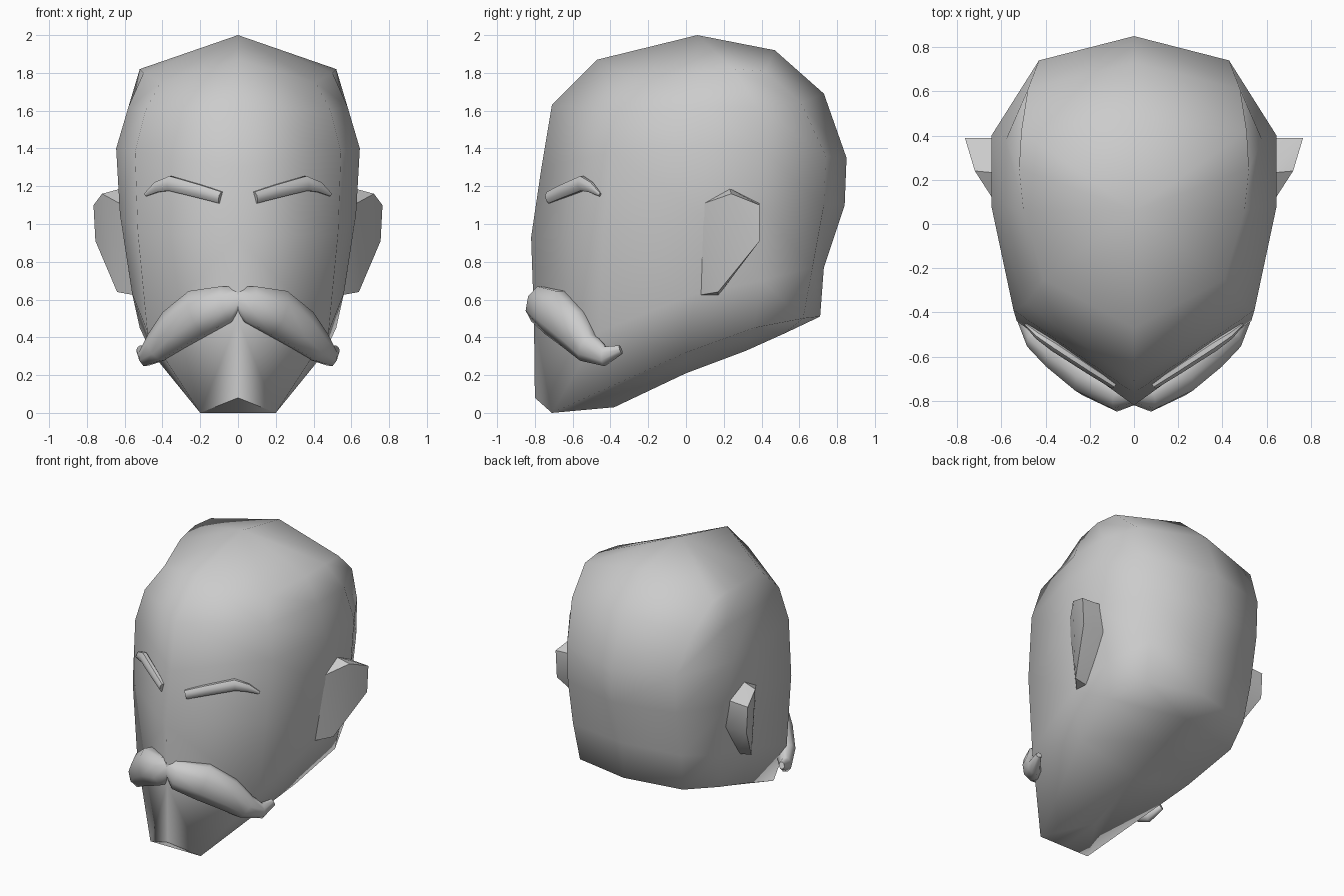
import bpy, bmesh, math
from mathutils import Vector

if "Cube" in bpy.data.objects:
    bpy.data.objects.remove(bpy.data.objects["Cube"])


def finish(name, bm, angle, hull=False):
    """Clean a half mesh, mirror it across x = 0 and shade it."""
    bmesh.ops.remove_doubles(bm, verts=bm.verts, dist=0.0005)
    bmesh.ops.recalc_face_normals(bm, faces=bm.faces)
    me = bpy.data.meshes.new(name)
    bm.to_mesh(me)
    bm.free()
    ob = bpy.data.objects.new(name, me)
    bpy.context.collection.objects.link(ob)
    m = ob.modifiers.new("mirror", 'MIRROR')
    m.merge_threshold = 0.001
    bpy.ops.object.select_all(action='DESELECT')
    ob.select_set(True)
    bpy.context.view_layer.objects.active = ob
    bpy.ops.object.modifier_apply(modifier=m.name)
    bm = bmesh.new()
    bm.from_mesh(ob.data)
    bmesh.ops.recalc_face_normals(bm, faces=bm.faces)
    bm.to_mesh(ob.data)
    bm.free()
    bpy.ops.object.shade_smooth_by_angle(angle=math.radians(angle))
    return ob


def bridge(bm, rows, closed):
    """Join successive rows of points with faces, skipping collapsed corners."""
    vr = [[bm.verts.new(p) for p in row] for row in rows]
    n = len(rows[0])
    for a, b in zip(vr, vr[1:]):
        for i in range(n if closed else n - 1):
            j = (i + 1) % n
            quad = []
            for v in (a[i], a[j], b[j], b[i]):
                if all((v.co - q.co).length > 0.0005 for q in quad):
                    quad.append(v)
            if len(quad) > 2:
                bm.faces.new(quad)
    return vr


def tapered_tuft(name, path, outward, depth, sides, cap_start, angle):
    """Sweep an oval along a path of (point, half height)."""
    bm = bmesh.new()
    pts = [Vector(p) for p, h in path]
    rows = []
    for k, (p, h) in enumerate(path):
        t = (pts[min(k + 1, len(pts) - 1)] - pts[max(k - 1, 0)]).normalized()
        n = (outward - t * outward.dot(t)).normalized()
        up = t.cross(n)
        row = []
        for i in range(sides):
            a = 2 * math.pi * (i + 0.5) / sides
            q = pts[k] + n * (math.cos(a) * h * depth) + up * (math.sin(a) * h)
            q.x = 0 if k == 0 and not cap_start else max(q.x, 0)
            row.append(q)
        rows.append(row)
    vr = bridge(bm, rows, True)
    bm.faces.new(vr[-1])
    if cap_start:
        bm.faces.new(vr[0])
    return finish(name, bm, angle)


# Head: half rings from front centre round to back centre, crown to jaw
crown = [(0, .06, 2.0)] * 6
rings = [
    [(0, -.47, 1.87), (.41, -.25, 1.75), (.50, .06, 1.80), (.52, .25, 1.82), (.51, .42, 1.81), (0, .47, 1.92)],
    [(0, -.71, 1.63), (.49, -.36, 1.60), (.58, .08, 1.62), (.58, .38, 1.62), (.48, .61, 1.64), (0, .73, 1.69)],
    [(0, -.765, 1.30), (.545, -.39, 1.38), (.645, .08, 1.40), (.645, .40, 1.40), (.43, .74, 1.36), (0, .85, 1.35)],
    [(0, -.82, .93), (.53, -.44, .95), (.625, .08, 1.05), (.62, .40, 1.08), (.43, .73, 1.10), (0, .84, 1.10)],
    [(0, -.805, .50), (.48, -.46, .43), (.56, .05, .63), (.55, .40, .70), (.43, .67, .77), (0, .73, .77)],
    [(0, -.80, .08), (.20, -.71, 0), (.46, 0, .32), (.52, .36, .45), (.41, .62, .50), (0, .71, .51)],
]
underside = [(0, -.71, 0), (0, -.38, .03), (0, 0, .21), (0, .32, .33), (0, .52, .42), (0, .71, .51)]
bm = bmesh.new()
bridge(bm, [crown] + rings + [underside], False)
finish("head", bm, 75)

# Ears: flared wedges rooted in the sides of the head
bm = bmesh.new()
for p in [(.61, .07, 1.10), (.53, .05, .62), (.61, .23, 1.19), (.72, .24, 1.16),
          (.765, .39, 1.10), (.755, .39, .91), (.64, .17, .64), (.58, .39, 1.11),
          (.58, .39, .91), (.53, .17, .62)]:
    bm.verts.new(p)
bmesh.ops.convex_hull(bm, input=bm.verts)
bmesh.ops.dissolve_limit(bm, angle_limit=0.02, verts=bm.verts, edges=bm.edges)
finish("ears", bm, 40)

outward = Vector((.55, -.83, 0))

# Moustache: two drooping halves meeting in a groove at the middle
tapered_tuft("moustache", [
    ((0, -.76, .595), .08), ((.06, -.775, .575), .105), ((.20, -.685, .53), .135),
    ((.33, -.59, .44), .12), ((.43, -.52, .345), .085), ((.49, -.43, .30), .055),
    ((.52, -.345, .335), .025)], outward, .75, 8, False, 60)

# Eyebrows: thin arched tufts lying on the brow
tapered_tuft("eyebrows", [
    ((.09, -.725, 1.14), .034), ((.20, -.655, 1.172), .038), ((.36, -.55, 1.215), .042),
    ((.43, -.505, 1.195), .03), ((.49, -.455, 1.155), .010)], outward, .7, 8, True, 50)
